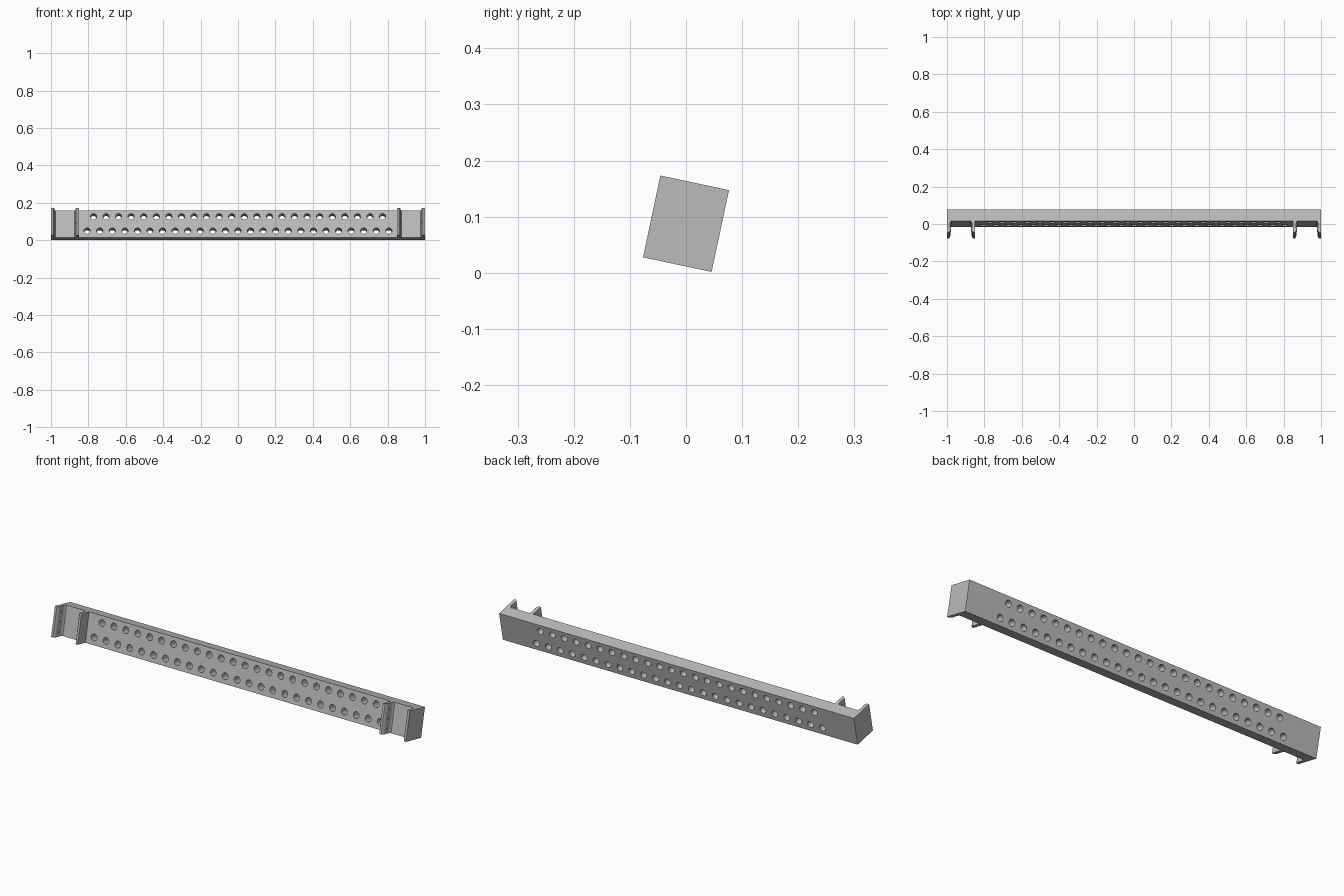
import bpy, bmesh, math
from mathutils import Matrix, Vector

cube = bpy.data.objects.get("Cube")
if cube:
    bpy.data.objects.remove(cube, do_unlink=True)

grey = bpy.data.materials.new("plain grey")
grey.use_nodes = True
colour = (0.5, 0.5, 0.5, 1)
grey.diffuse_color = colour
grey.node_tree.nodes["Principled BSDF"].inputs["Base Color"].default_value = colour

# The whole bar leans back; parts are built upright and then tilted
TILT = Matrix.Translation((0, 0, 0.0875)) @ Matrix.Rotation(math.radians(-12), 4, 'X')
HALF_H = 0.0745
DEPTH = 0.0625
PITCH = 0.0672


def make_object(name, bm):
    bmesh.ops.recalc_face_normals(bm, faces=bm.faces)
    mesh = bpy.data.meshes.new(name)
    bm.to_mesh(mesh)
    bm.free()
    mesh.materials.append(grey)
    obj = bpy.data.objects.new(name, mesh)
    bpy.context.collection.objects.link(obj)
    obj.matrix_world = TILT
    return obj


def activate(obj):
    bpy.ops.object.select_all(action='DESELECT')
    obj.select_set(True)
    bpy.context.view_layer.objects.active = obj


# Long solid bar
bm = bmesh.new()
bmesh.ops.create_cube(bm, size=1, matrix=Matrix.Translation((0, DEPTH / 2, 0))
                      @ Matrix.Diagonal((2, DEPTH, 2 * HALF_H, 1)))
bar = make_object("perforated_bar", bm)

# Two staggered rows of round through holes
bm = bmesh.new()
for count, height in ((24, 0.040), (25, -0.038)):
    for i in range(count):
        x = (i - (count - 1) / 2) * PITCH
        bmesh.ops.create_cone(bm, cap_ends=True, segments=24, radius1=0.0165,
                              radius2=0.0165, depth=0.2,
                              matrix=Matrix.Translation((x, DEPTH / 2, height))
                              @ Matrix.Rotation(math.pi / 2, 4, 'X'))
cutter = make_object("hole_cutter", bm)
cutter.hide_render = True
activate(bar)
cut = bar.modifiers.new("holes", 'BOOLEAN')
cut.operation = 'DIFFERENCE'
cut.solver = 'EXACT'
cut.object = cutter
bpy.ops.object.modifier_apply(modifier=cut.name)
bpy.data.objects.remove(cutter, do_unlink=True)
activate(bar)
bpy.ops.object.shade_smooth_by_angle(angle=math.radians(30))

# Clip outline: distance from the flat side, then depth
CLIP = [(0, 0.002), (0, -0.0625), (0.011, -0.0625), (0.016, -0.056), (0.019, -0.045),
        (0.017, -0.036), (0.017, -0.012), (0.02, -0.004), (0.025, 0.002)]


def make_clip(name, x, facing):
    """Upright wall whose hooked side looks along facing (+1 or -1)."""
    bm = bmesh.new()
    face = bm.faces.new([bm.verts.new((x + facing * w, d, -HALF_H)) for w, d in CLIP])
    grown = bmesh.ops.extrude_face_region(bm, geom=[face])["geom"]
    bmesh.ops.translate(bm, vec=Vector((0, 0, 2 * HALF_H)),
                        verts=[g for g in grown if isinstance(g, bmesh.types.BMVert)])
    # Small grip bumps on the hooked side
    for z in (-0.048, 0, 0.048):
        bmesh.ops.create_icosphere(bm, subdivisions=2, radius=0.005,
                                   matrix=Matrix.Translation((x + facing * 0.017, -0.03, z)))
    obj = make_object(name, bm)
    activate(obj)
    bpy.ops.object.shade_smooth_by_angle(angle=math.radians(35))


for side, s in (("left", 1), ("right", -1)):
    make_clip(side + "_outer_clip", s, -s)
    make_clip(side + "_inner_clip", s * 0.85, s)
